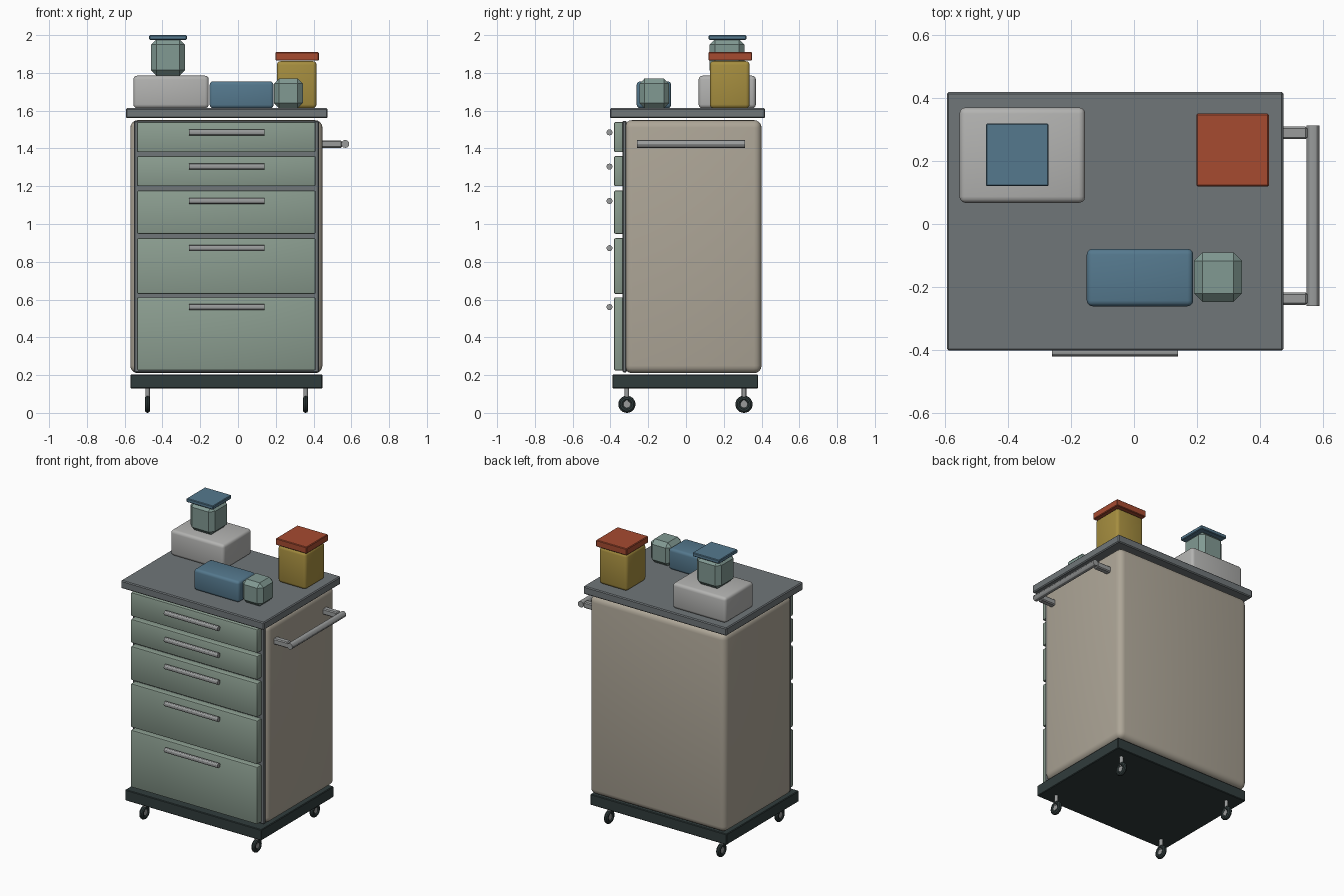
import bpy
from math import pi, radians

if "Cube" in bpy.data.objects:
    bpy.data.objects.remove(bpy.data.objects["Cube"])


def material(name, r, g, b):
    m = bpy.data.materials.new(name)
    m.diffuse_color = (r, g, b, 1)
    m.use_nodes = True
    m.node_tree.nodes["Principled BSDF"].inputs["Base Color"].default_value = m.diffuse_color
    return m


BEIGE = material("beige", 0.42, 0.38, 0.31)
SAGE = material("sage", 0.26, 0.34, 0.28)
SLATE = material("slate", 0.16, 0.18, 0.19)
DARK = material("dark", 0.03, 0.045, 0.045)
STEEL = material("steel", 0.32, 0.33, 0.33)
BLUE = material("blue", 0.09, 0.19, 0.27)
GLASS = material("glass_green", 0.22, 0.32, 0.29)
MUSTARD = material("mustard", 0.38, 0.27, 0.05)
RED = material("red", 0.38, 0.07, 0.03)
LIGHT = material("light_grey", 0.45, 0.45, 0.44)


def finish(ob, name, mat):
    ob.name = name
    ob.data.materials.append(mat)
    bpy.ops.object.shade_smooth_by_angle(angle=radians(30))
    return ob


def box(name, xs, ys, zs, mat, bevel=0.004, segments=1):
    """Bevelled box given by its extents along each axis."""
    mids = [(a + b) / 2 for a, b in (xs, ys, zs)]
    bpy.ops.mesh.primitive_cube_add(size=1, location=mids)
    ob = bpy.context.object
    ob.scale = [b - a for a, b in (xs, ys, zs)]
    bpy.ops.object.transform_apply(location=False, rotation=False, scale=True)
    mod = ob.modifiers.new("bevel", 'BEVEL')
    mod.width = bevel
    mod.segments = segments
    bpy.ops.object.modifier_apply(modifier=mod.name)
    return finish(ob, name, mat)


def rod(name, centre, radius, length, axis, mat, sides=16):
    """Cylinder lying along the given axis."""
    rot = {'x': (0, pi / 2, 0), 'y': (pi / 2, 0, 0), 'z': (0, 0, 0)}[axis]
    bpy.ops.mesh.primitive_cylinder_add(vertices=sides, radius=radius, depth=length,
                                        location=centre, rotation=rot)
    return finish(bpy.context.object, name, mat)


# Cabinet shell, plinth and worktop
box("cabinet_body", (-0.57, 0.447), (-0.325, 0.4), (0.21, 1.55), BEIGE, 0.04, 4)
box("base_plinth", (-0.57, 0.447), (-0.39, 0.382), (0.13, 0.203), DARK)
box("worktop", (-0.594, 0.474), (-0.402, 0.419), (1.56, 1.613), SLATE, 0.006)
box("front_panel", (-0.55, 0.428), (-0.336, -0.315), (0.215, 1.545), SLATE)

# Drawers: bottom, top and handle height
drawers = [(1.38, 1.54, 1.485), (1.2, 1.36, 1.304), (0.948, 1.177, 1.122),
           (0.63, 0.925, 0.872), (0.225, 0.612, 0.56)]
for i, (low, high, grip) in enumerate(drawers, 1):
    box(f"drawer_{i}", (-0.535, 0.411), (-0.381, -0.33), (low, high), SAGE, 0.008, 2)
    rod(f"drawer_handle_{i}", (-0.06, -0.405, grip), 0.016, 0.4, 'x', STEEL, 12)

# Push handle on the right side
rod("push_bar", (0.568, 0.026, 1.424), 0.021, 0.573, 'y', STEEL, 12)
for name, y in (("front", -0.237), ("rear", 0.289)):
    box(f"push_bar_{name}_post", (0.44, 0.55), (y - 0.02, y + 0.02), (1.403, 1.443), STEEL, 0.006)

# Casters
for x in (-0.479, 0.358):
    for y in (-0.313, 0.307):
        bpy.ops.mesh.primitive_torus_add(major_radius=0.031, minor_radius=0.0145,
                                         major_segments=24, minor_segments=10,
                                         location=(x, y, 0.0455), rotation=(0, pi / 2, 0))
        finish(bpy.context.object, "caster_wheel", DARK)
        rod("caster_hub", (x, y, 0.0455), 0.019, 0.018, 'x', STEEL)
        rod("caster_stem", (x, y, 0.1), 0.012, 0.08, 'z', STEEL, 12)

# Items on the worktop
box("grey_case", (-0.554, -0.155), (0.067, 0.37), (1.613, 1.785), LIGHT, 0.02, 3)
box("blue_case", (-0.15, 0.188), (-0.261, -0.079), (1.613, 1.755), BLUE, 0.018, 3)
box("small_jar", (0.19, 0.343), (-0.247, -0.09), (1.613, 1.77), GLASS, 0.027)
box("lidded_jar", (-0.461, -0.28), (0.125, 0.31), (1.785, 1.978), GLASS, 0.029)
box("lidded_jar_cap", (-0.47, -0.271), (0.12, 0.319), (1.975, 2.0), BLUE)
box("mustard_canister", (0.206, 0.416), (0.126, 0.337), (1.613, 1.862), MUSTARD, 0.02, 3)
box("canister_lid", (0.198, 0.428), (0.119, 0.35), (1.865, 1.91), RED)
